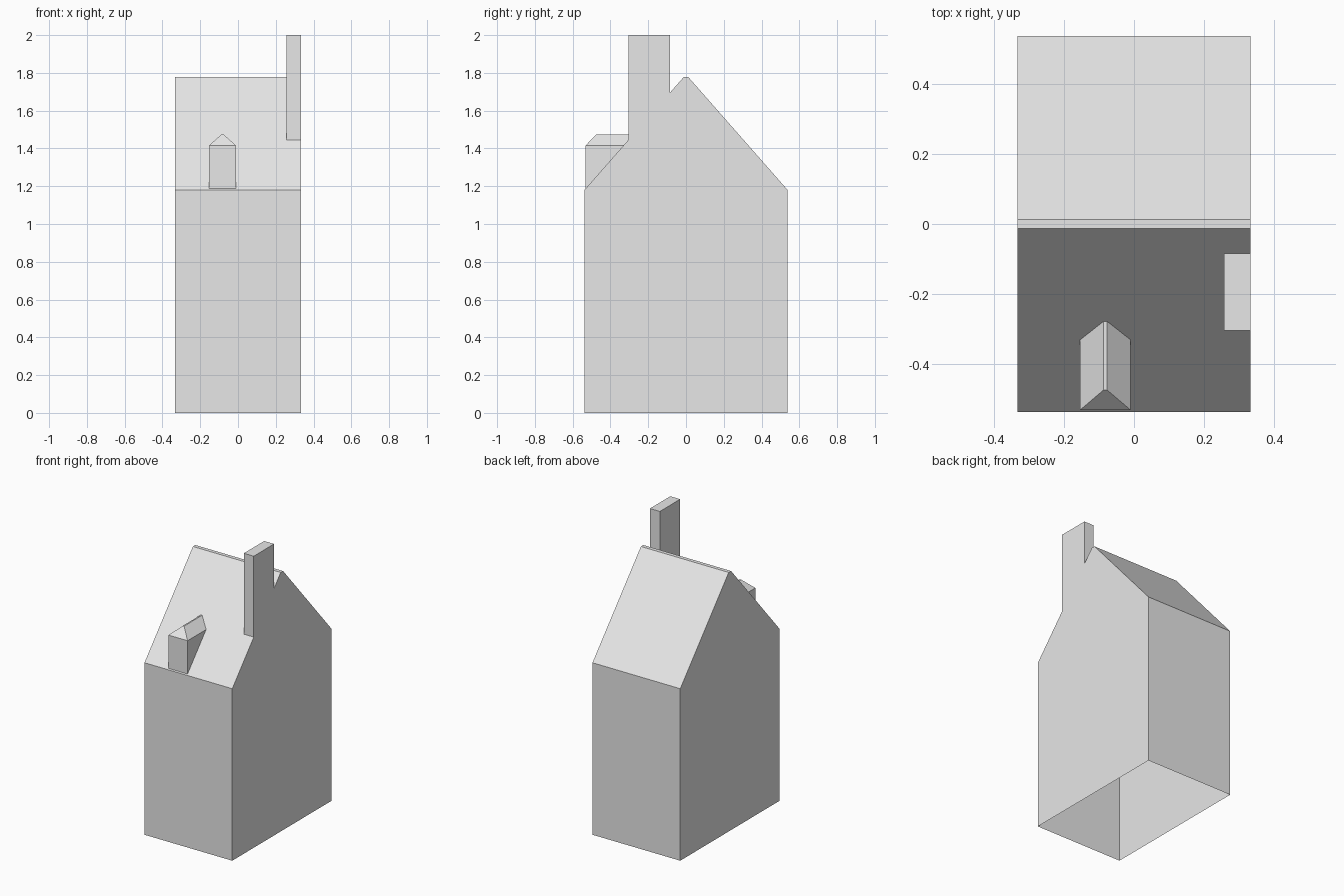
import bpy
import bmesh

cube = bpy.data.objects.get("Cube")
if cube:
    bpy.data.objects.remove(cube, do_unlink=True)

grey = bpy.data.materials.new("plain_grey")
grey.use_nodes = True
grey.diffuse_color = (0.8, 0.8, 0.8, 1)
grey.node_tree.nodes["Principled BSDF"].inputs["Base Color"].default_value = (0.8, 0.8, 0.8, 1)

# Main dimensions
W, D = 0.333, 0.538            # half width and half depth
EAVE, RIDGE, FLAT = 1.18, 1.777, 0.013
SLOPE = (RIDGE - EAVE) / (D - FLAT)
CH_IN, CH_F, CH_B, CH_TOP = 0.258, -0.305, -0.085, 2.0


def roof_z(y):
    return EAVE + (y + D) * SLOPE


def roof_y(z):
    return (z - EAVE) / SLOPE - D


def build(name, polygons):
    """Join flat polygons into one welded, flat-shaded shell."""
    bm = bmesh.new()
    for poly in polygons:
        bm.faces.new([bm.verts.new(p) for p in poly])
    bmesh.ops.remove_doubles(bm, verts=bm.verts, dist=0.0005)
    bmesh.ops.recalc_face_normals(bm, faces=bm.faces)
    mesh = bpy.data.meshes.new(name)
    bm.to_mesh(mesh)
    bm.free()
    mesh.materials.append(grey)
    obj = bpy.data.objects.new(name, mesh)
    bpy.context.collection.objects.link(obj)
    return obj


# House shell, open underneath; the right gable runs up into the chimney side
front = [(-D, 0), (-D, EAVE)]
back = [(-FLAT, RIDGE), (FLAT, RIDGE), (D, EAVE), (D, 0)]
stack = [(CH_F, roof_z(CH_F)), (CH_F, CH_TOP), (CH_B, CH_TOP), (CH_B, roof_z(CH_B))]
feet = [stack[0], stack[-1]]


def strip(a, b):
    return [(-W, *a), (W, *a), (W, *b), (-W, *b)]


left_gable = [(-W, *p) for p in front + back]
right_gable = [(W, *p) for p in front + stack + back]
front_roof = [(-W, *front[1]), (W, *front[1]),
              (W, *feet[0]), (CH_IN, *feet[0]), (CH_IN, *feet[1]), (W, *feet[1]),
              (W, *back[0]), (-W, *back[0])]
strips = [strip(*front)] + [strip(a, b) for a, b in zip(back, back[1:])]
build("house_shell", [left_gable, right_gable, front_roof] + strips)

# Chimney: front, top, back and inner side, standing on the roof slope
chimney = [[(CH_IN, *a), (W, *a), (W, *b), (CH_IN, *b)] for a, b in zip(stack, stack[1:])]
chimney.append([(CH_IN, *p) for p in stack])
build("chimney", chimney)

# Dormer with a hipped front and a narrow flat ridge
CX, HALF, CAP = -0.082, 0.072, 0.005
FY, WALL, TOP, HIP = -0.532, 1.415, 1.475, -0.475
foot = roof_z(FY)


def across(a, b):
    """Polygon bridging the dormer; each end is (half width, y, z)."""
    return [(CX - a[0], *a[1:]), (CX + a[0], *a[1:]), (CX + b[0], *b[1:]), (CX - b[0], *b[1:])]


sill, corner = (HALF, FY, foot), (HALF, FY, WALL)
hip, ridge_end = (CAP, HIP, TOP), (CAP, roof_y(TOP), TOP)
wall_end = (HALF, roof_y(WALL), WALL)
dormer = [across(sill, corner), across(corner, hip), across(hip, ridge_end)]
for s in (-1, 1):
    for outline in ([sill, corner, wall_end], [corner, hip, ridge_end, wall_end]):
        dormer.append([(CX + s * w, y, z) for w, y, z in outline])
build("dormer", dormer)
